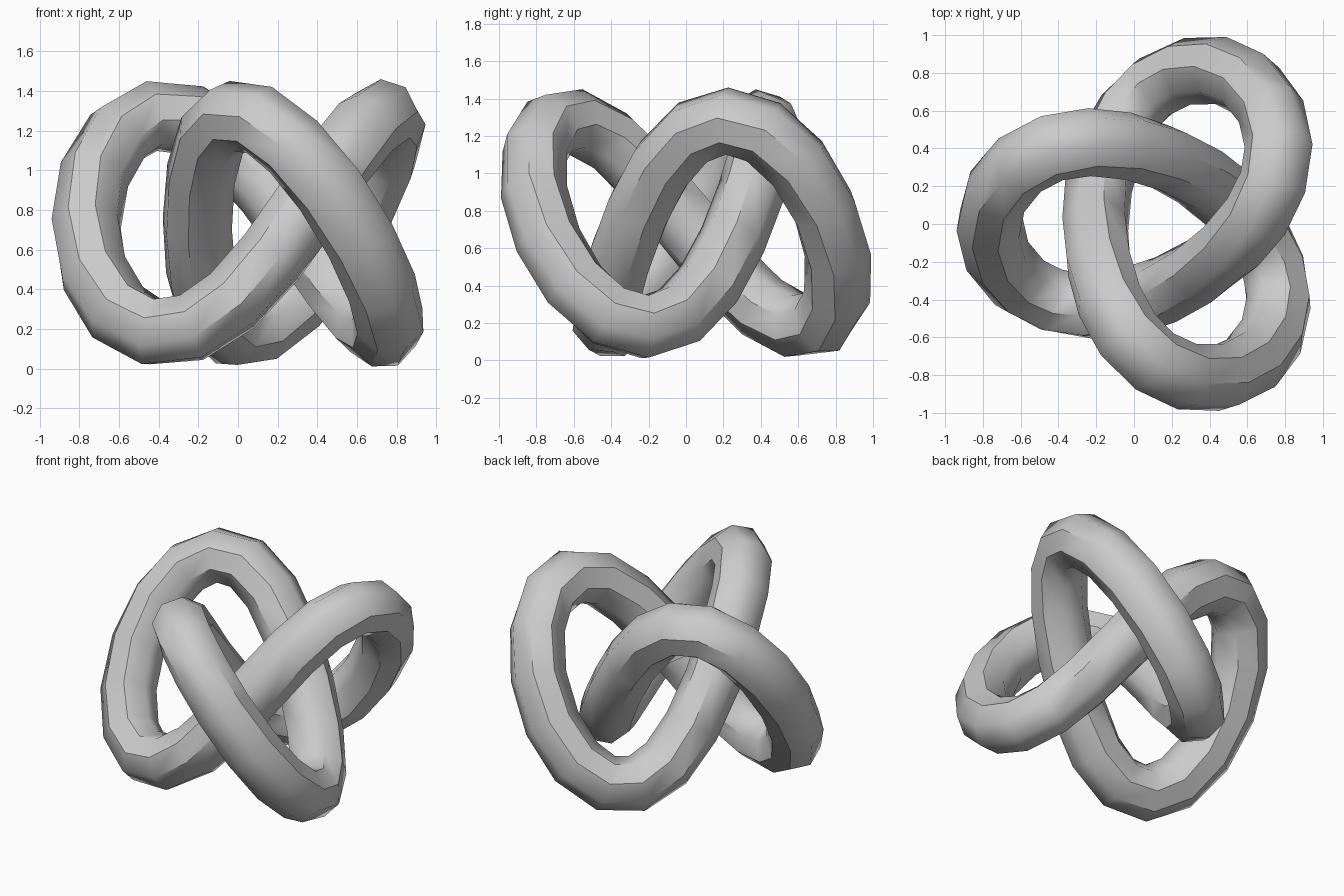
import bpy
import math

cube = bpy.data.objects.get("Cube")
if cube:
    bpy.data.objects.remove(cube, do_unlink=True)

SEGMENTS = 40
TUBE_RADIUS = 0.18
CENTRE_X, CENTRE_Z = 0.125, 0.73


def knot_point(t):
    """Centre line of a three-lobed knot, one lobe pointing to -x."""
    x = 0.61 * math.cos(2 * t) + 0.25 * math.cos(t) + 0.03 * math.cos(5 * t)
    y = 0.61 * math.sin(2 * t) - 0.25 * math.sin(t) + 0.03 * math.sin(5 * t)
    z = 0.55 * math.sin(3 * t)
    return (CENTRE_X - x, y, CENTRE_Z + z, 1.0)


# Closed path with an eight-sided round section
curve = bpy.data.curves.new("knot_path", "CURVE")
curve.dimensions = "3D"
curve.twist_mode = "MINIMUM"
curve.bevel_depth = TUBE_RADIUS
curve.bevel_resolution = 2
spline = curve.splines.new("POLY")
spline.points.add(SEGMENTS - 1)
for i, point in enumerate(spline.points):
    point.co = knot_point(2 * math.pi * i / SEGMENTS)
spline.use_cyclic_u = True

# Turn the swept path into the tube mesh
path = bpy.data.objects.new("knot_path", curve)
bpy.context.collection.objects.link(path)
bpy.context.view_layer.update()
evaluated = path.evaluated_get(bpy.context.evaluated_depsgraph_get())
mesh = bpy.data.meshes.new_from_object(evaluated)
mesh.name = "knot_tube"
bpy.data.objects.remove(path, do_unlink=True)
tube = bpy.data.objects.new("knot_tube", mesh)
bpy.context.collection.objects.link(tube)

# Plain grey material
grey = bpy.data.materials.new("light_grey")
grey.use_nodes = True
colour = (0.6, 0.6, 0.6, 1.0)
grey.diffuse_color = colour
grey.node_tree.nodes["Principled BSDF"].inputs["Base Color"].default_value = colour
mesh.materials.clear()
mesh.materials.append(grey)

# Smooth shading that keeps the strongest creases
bpy.ops.object.select_all(action="DESELECT")
tube.select_set(True)
bpy.context.view_layer.objects.active = tube
bpy.ops.object.shade_smooth_by_angle(angle=math.radians(45))
